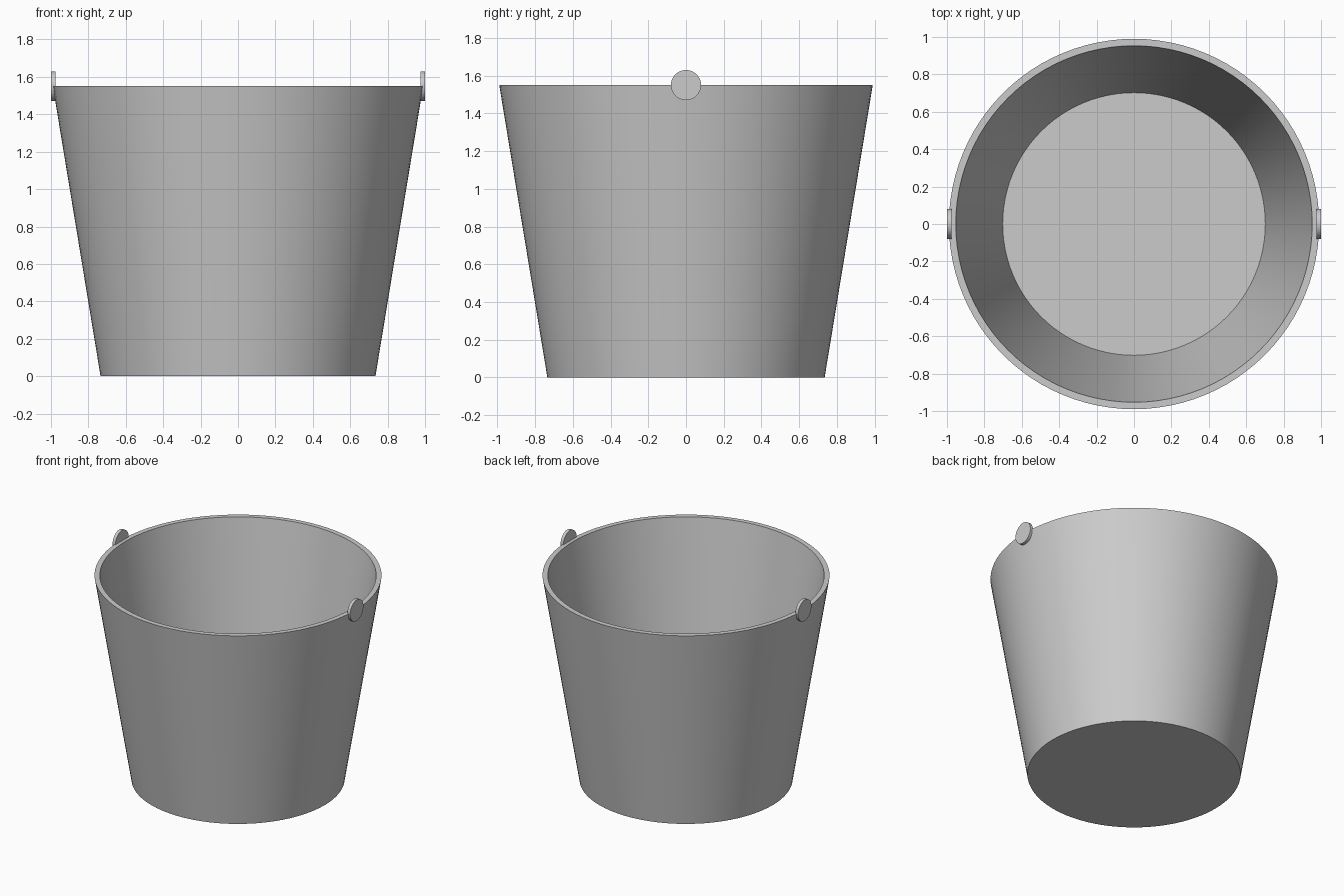
import bpy
import math

cube = bpy.data.objects.get("Cube")
if cube:
    bpy.data.objects.remove(cube, do_unlink=True)

SIDES = 96
HEIGHT = 1.55

# Single plain grey metal
metal = bpy.data.materials.new("grey_metal")
metal.use_nodes = True
metal.diffuse_color = (0.6, 0.6, 0.6, 1)
metal.node_tree.nodes["Principled BSDF"].inputs["Base Color"].default_value = (0.6, 0.6, 0.6, 1)


def finish(obj):
    obj.data.materials.append(metal)
    bpy.ops.object.select_all(action="DESELECT")
    obj.select_set(True)
    bpy.context.view_layer.objects.active = obj
    bpy.ops.object.shade_smooth_by_angle(angle=math.radians(30))


def lathe(name, profile):
    """Revolve an (radius, z) profile, capping both ends with flat discs."""
    verts, faces = [], []
    for r, z in profile:
        for i in range(SIDES):
            a = 2 * math.pi * i / SIDES
            verts.append((r * math.cos(a), r * math.sin(a), z))
    for k in range(len(profile) - 1):
        for i in range(SIDES):
            j = (i + 1) % SIDES
            a, b = k * SIDES, (k + 1) * SIDES
            faces.append((a + i, a + j, b + j, b + i))
    faces.append(tuple(reversed(range(SIDES))))
    faces.append(tuple(range(len(verts) - SIDES, len(verts))))
    mesh = bpy.data.meshes.new(name)
    mesh.from_pydata(verts, [], faces)
    obj = bpy.data.objects.new(name, mesh)
    bpy.context.collection.objects.link(obj)
    finish(obj)
    return obj


# Tapered bucket: outer wall, flat rim, inner wall, floor
lathe("bucket_body", [(0.735, 0), (0.99, HEIGHT), (0.953, HEIGHT), (0.702, 0.035)])

# Round handle lugs on both sides of the rim
for side, x in (("left", 1), ("right", -1)):
    bpy.ops.mesh.primitive_cylinder_add(
        vertices=48, radius=0.08, depth=0.023,
        location=(x * 0.9885, 0, HEIGHT), rotation=(0, math.pi / 2, 0))
    lug = bpy.context.object
    lug.name = side + "_handle_lug"
    finish(lug)
